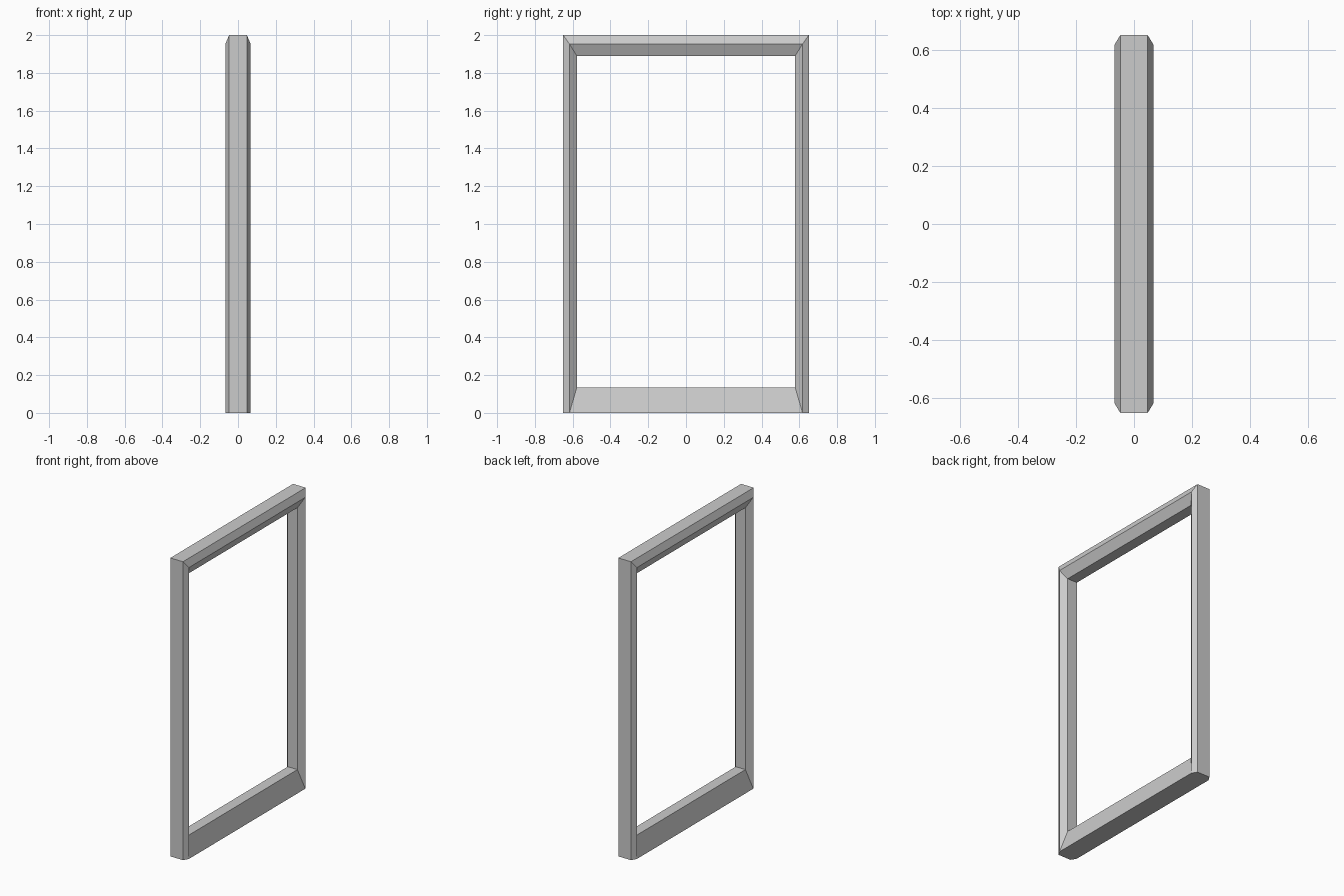
import bpy, bmesh

if "Cube" in bpy.data.objects:
    bpy.data.objects.remove(bpy.data.objects["Cube"])

# Rectangular loops around the opening: x, half width, bottom z, top z
half_profile = [
    (0.047, 0.65, 0.0, 2.0),       # outer edge
    (0.067, 0.617, 0.0, 1.953),    # widest ridge
    (0.036, 0.578, 0.135, 1.89),   # inner edge around the opening
]
profile = half_profile + [(-x, w, b, t) for x, w, b, t in reversed(half_profile)]

# Frame: bridge successive loops into a closed mitred ring
bm = bmesh.new()
loops = []
for x, w, b, t in profile:
    corners = [(x, -w, b), (x, w, b), (x, w, t), (x, -w, t)]
    loops.append([bm.verts.new(c) for c in corners])
for i, loop in enumerate(loops):
    following = loops[(i + 1) % len(loops)]
    for j in range(4):
        k = (j + 1) % 4
        bm.faces.new((loop[j], loop[k], following[k], following[j]))
bmesh.ops.recalc_face_normals(bm, faces=bm.faces[:])

mesh = bpy.data.meshes.new("door_frame")
bm.to_mesh(mesh)
bm.free()
frame = bpy.data.objects.new("door_frame", mesh)
bpy.context.collection.objects.link(frame)
